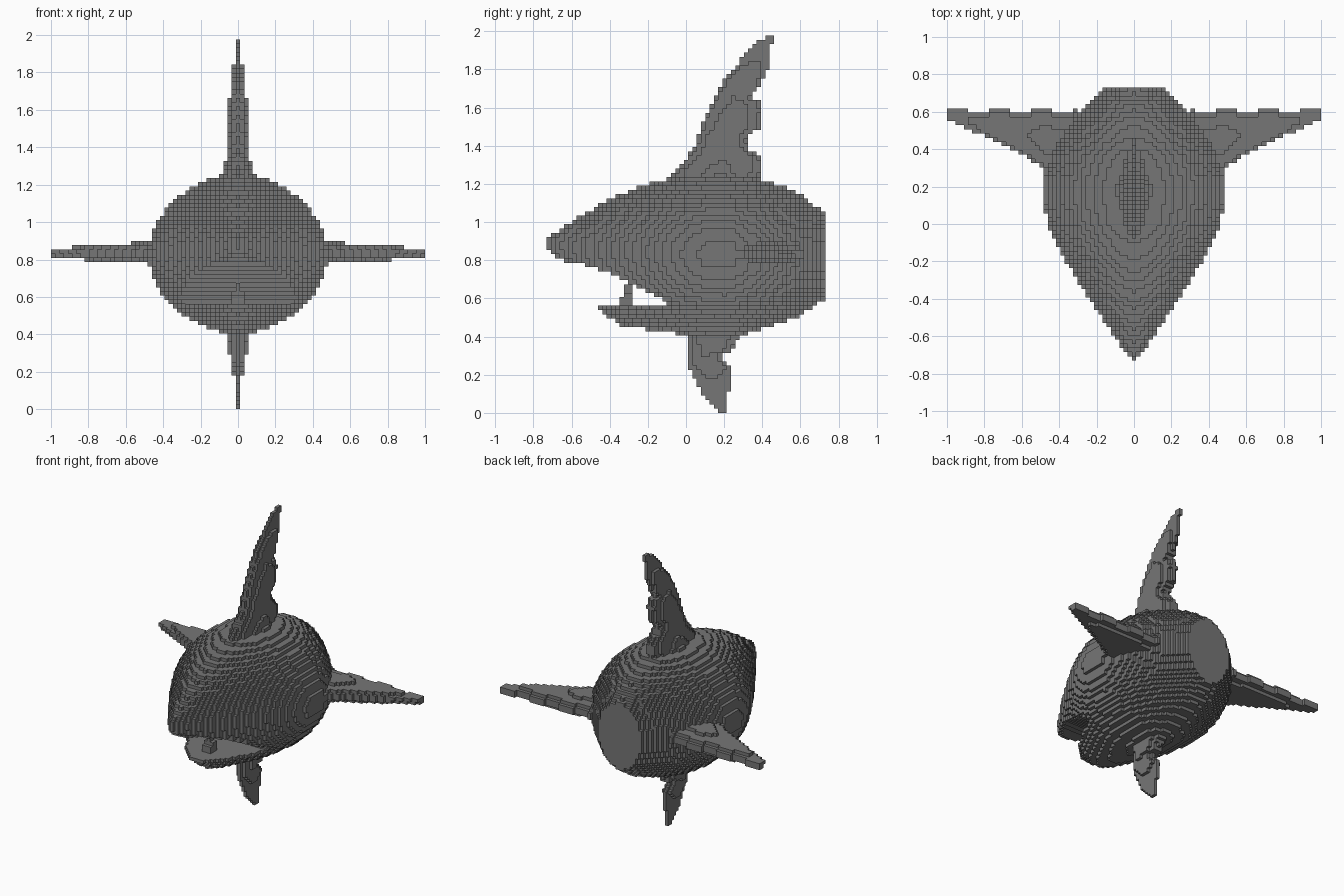
import bpy
import bmesh
import math
from itertools import product

if "Cube" in bpy.data.objects:
    bpy.data.objects.remove(bpy.data.objects["Cube"], do_unlink=True)

CELL = 2 / 89          # edge length of one block
SIDE_Z = 0.835         # height of the side fins

grey = bpy.data.materials.new("shark grey")
grey.use_nodes = True
grey.diffuse_color = (0.18, 0.18, 0.18, 1)
grey.node_tree.nodes["Principled BSDF"].inputs["Base Color"].default_value = grey.diffuse_color


def along(profile, t):
    """Linear interpolation along a sorted list of (position, value) pairs."""
    if t <= profile[0][0]:
        return profile[0][1]
    for (a, va), (b, vb) in zip(profile, profile[1:]):
        if t <= b:
            return va + (vb - va) * (t - a) / (b - a)
    return profile[-1][1]


# Head and trunk: profiles along y
HALF_WIDTH = [(-.73, .015), (-.65, .07), (-.5, .175), (-.3, .305), (-.1, .42), (0, .46),
              (.1, .48), (.25, .48), (.4, .435), (.5, .375), (.6, .29), (.73, .16)]
TOP = [(-.73, .91), (-.6, 1), (-.4, 1.12), (-.2, 1.2), (0, 1.25), (.2, 1.26),
       (.36, 1.24), (.55, 1.17), (.65, 1.11), (.73, 1.04)]
BOTTOM = [(-.73, .86), (-.6, .72), (-.45, .535), (-.34, .46), (-.2, .435), (0, .41), (.2, .4),
          (.3, .41), (.5, .47), (.6, .51), (.73, .6)]
MIDDLE = [(-.73, .885), (-.4, .86), (0, .83)]
MOUTH_ROOF = [(-.73, .82), (-.65, .8), (-.5, .77), (-.4, .73), (-.3, .68), (-.1, .58)]
MOUTH_FLOOR = .57


def in_head(x, y, z):
    mid = along(MIDDLE, y)
    reach = along(TOP, y) - mid if z > mid else mid - along(BOTTOM, y)
    u, v = abs(x) / along(HALF_WIDTH, y), abs(z - mid) / reach
    in_mouth = y < -.1 and MOUTH_FLOOR < z < along(MOUTH_ROOF, y)
    return u ** 1.85 + v ** 1.85 < 1 and not in_mouth


# Vertical fins: leading edge, ragged trailing edge and thickness along z
DORSAL = ([(1.2, -.1), (1.25, -.07), (1.33, 0), (1.4, .05), (1.55, .1), (1.74, .2),
           (1.83, .27), (1.92, .35), (1.98, .43)],
          [(1.2, .36), (1.27, .4), (1.35, .39), (1.37, .34), (1.44, .32), (1.5, .39), (1.6, .4),
           (1.64, .38), (1.65, .34), (1.7, .38), (1.78, .42), (1.84, .44), (1.93, .44), (1.95, .46)],
          [(1.2, .075), (1.45, .06), (1.7, .042), (1.98, .005)])
BELLY = ([(0, .18), (.04, .13), (.1, .08), (.22, .02), (.5, .02)],
         [(0, .22), (.1, .22), (.12, .24), (.24, .24), (.26, .2), (.3, .18), (.32, .24), (.37, .26), (.42, .3)],
         [(0, .005), (.2, .025), (.3, .045), (.42, .07)])


def in_blade(edges, across, y, span):
    """Lens-shaped fin section, always at least one block thick."""
    lead, trail, thick = (along(edge, span) for edge in edges)
    if not lead < y < trail:
        return False
    t = (y - lead) / (trail - lead)
    return abs(across) < max(thick * math.sqrt(4 * t * (1 - t)), CELL * .55)


def in_dorsal(x, y, z):
    return z > 1.2 and in_blade(DORSAL, x, y, z)


def in_belly(x, y, z):
    return z < .45 and in_blade(BELLY, x, y, z)


# Side fins: swept leading edge and notched straight trailing edge along x
SWEEP = [(.3, .2), (.46, .28), (.6, .37), (.8, .47), (1, .56)]
SIDE_THICK = [(.45, .058), (.74, .045), (1, .02)]


def in_side_fin(x, y, z):
    if x < .3 or abs(z - SIDE_Z) > .07:
        return False
    notch = 0 if math.cos(math.tau * (x - .5) / .22) > .1 else CELL
    lead, trail = along(SWEEP, x), .615 - notch
    if not lead < y < trail:
        return False
    t = (y - lead) / (trail - lead)
    return abs(z - SIDE_Z) < max(along(SIDE_THICK, x) * (4 * t * (1 - t)) ** .4, CELL * .55)


# Small tooth standing on the lower jaw
def in_tooth(x, y, z):
    rise = z - MOUTH_FLOOR
    return 0 < rise < .11 and abs(x) < .04 - rise * .3 and -.35 + rise * .3 < y < -.29


PARTS = {
    "head_and_trunk": in_head,
    "dorsal_fin": in_dorsal,
    "belly_fin": in_belly,
    "left_side_fin": in_side_fin,
    "right_side_fin": lambda x, y, z: in_side_fin(-x, y, z),
    "jaw_tooth": in_tooth,
}

# Sort every block of the grid into the first part that holds it
cells = {name: [] for name in PARTS}
filled = set()
for cell in product(range(-44, 45), range(-32, 33), range(88)):
    i, j, k = cell
    x, y, z = i * CELL, j * CELL, (k + .5) * CELL
    if abs(x) > .5 and abs(z - SIDE_Z) > .1:
        continue
    for name, inside in PARTS.items():
        if inside(x, y, z):
            cells[name].append(cell)
            filled.add(cell)
            break


def build_blocks(name, blocks):
    """Make a mesh of the block faces that are open to the air."""
    bm = bmesh.new()
    corners = {}

    def corner(key):
        if key not in corners:
            i, j, k = key
            corners[key] = bm.verts.new(((i - .5) * CELL, (j - .5) * CELL, k * CELL))
        return corners[key]

    for cell in blocks:
        for axis, side in product(range(3), (0, 1)):
            beyond = list(cell)
            beyond[axis] += 2 * side - 1
            if tuple(beyond) in filled:
                continue
            quad = []
            for a, b in ((0, 0), (1, 0), (1, 1), (0, 1)):
                key = list(cell)
                key[axis] += side
                key[(axis + 1) % 3] += a
                key[(axis + 2) % 3] += b
                quad.append(corner(tuple(key)))
            bm.faces.new(quad if side else quad[::-1])
    mesh = bpy.data.meshes.new(name)
    bm.to_mesh(mesh)
    bm.free()
    mesh.materials.append(grey)
    bpy.context.collection.objects.link(bpy.data.objects.new(name, mesh))


for part, blocks in cells.items():
    build_blocks(part, blocks)
